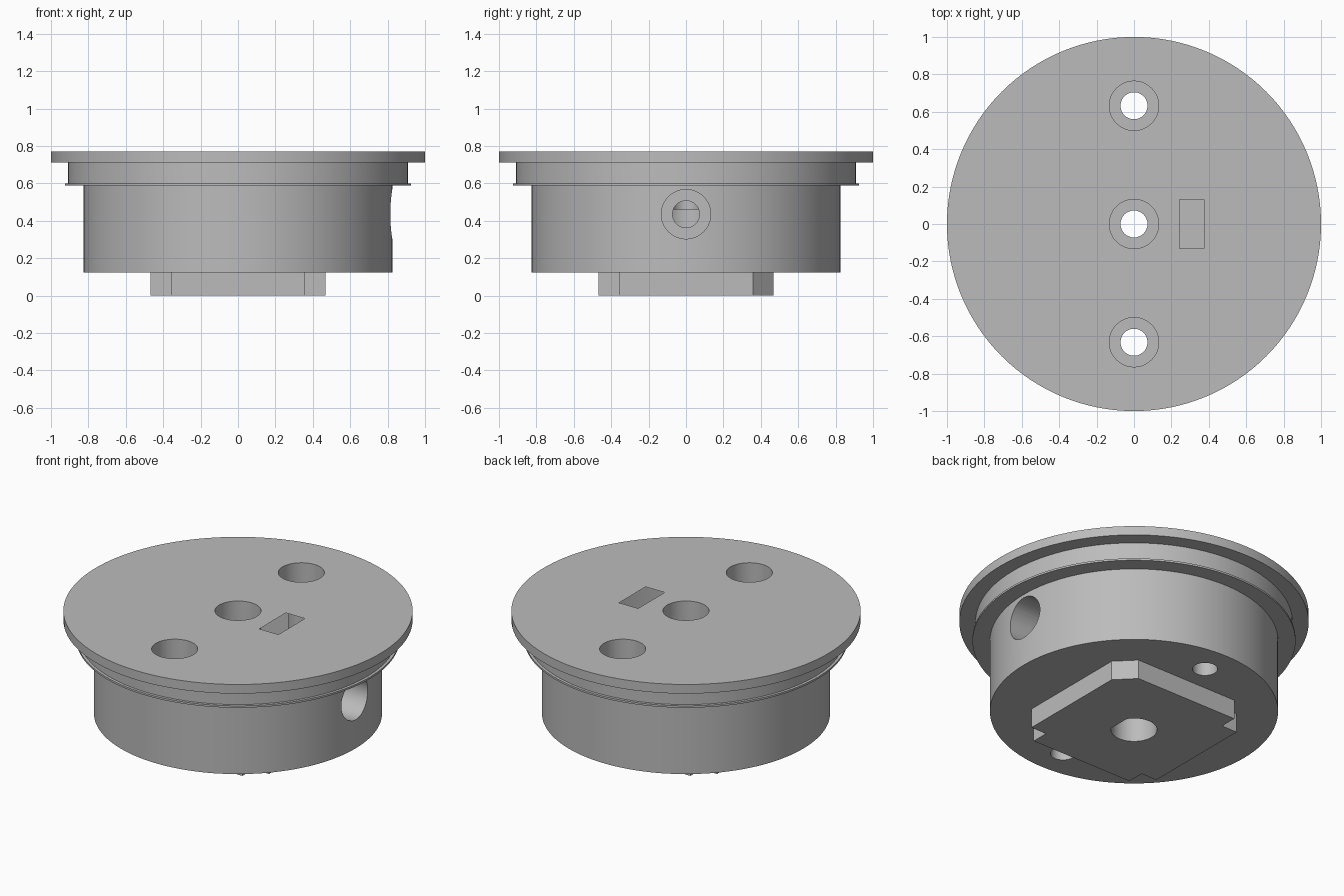
import bpy
import bmesh
import math
from mathutils import Matrix, Vector

if "Cube" in bpy.data.objects:
    bpy.data.objects.remove(bpy.data.objects["Cube"], do_unlink=True)

gray = bpy.data.materials.new("plain_gray")
gray.use_nodes = True
COLOR = (0.5, 0.5, 0.5, 1)
gray.diffuse_color = COLOR
gray.node_tree.nodes["Principled BSDF"].inputs["Base Color"].default_value = COLOR


def add_object(name, bm):
    bmesh.ops.recalc_face_normals(bm, faces=bm.faces)
    mesh = bpy.data.meshes.new(name)
    bm.to_mesh(mesh)
    bm.free()
    mesh.materials.append(gray)
    obj = bpy.data.objects.new(name, mesh)
    bpy.context.collection.objects.link(obj)
    return obj


def lathe(name, profile, segments):
    """Solid turned around z from (radius, height) points."""
    bm = bmesh.new()
    rings = []
    for r, z in profile:
        angles = [math.tau * i / segments for i in range(segments)]
        rings.append([bm.verts.new((r * math.cos(a), r * math.sin(a), z)) for a in angles])
    for low, high in zip(rings, rings[1:]):
        for i in range(segments):
            j = (i + 1) % segments
            bm.faces.new((low[i], low[j], high[j], high[i]))
    bm.faces.new(rings[0])
    bm.faces.new(rings[-1])
    return add_object(name, bm)


def prism(name, outline, start, end, along_x=False):
    """Outline extruded along z, or along x with (y, z) points."""
    bm = bmesh.new()
    place = (lambda a, b, t: (t, a, b)) if along_x else (lambda a, b, t: (a, b, t))
    low = [bm.verts.new(place(a, b, start)) for a, b in outline]
    high = [bm.verts.new(place(a, b, end)) for a, b in outline]
    bm.faces.new(low)
    bm.faces.new(high)
    for i in range(len(outline)):
        j = (i + 1) % len(outline)
        bm.faces.new((low[i], low[j], high[j], high[i]))
    return add_object(name, bm)


def circle(a, b, r, n=48):
    return [(a + r * math.cos(math.tau * i / n), b + r * math.sin(math.tau * i / n))
            for i in range(n)]


def combine(target, tool, operation="DIFFERENCE"):
    mod = target.modifiers.new("shape", "BOOLEAN")
    mod.operation = operation
    mod.solver = "EXACT"
    mod.object = tool
    bpy.context.view_layer.objects.active = target
    bpy.ops.object.modifier_apply(modifier=mod.name)
    bpy.data.objects.remove(tool, do_unlink=True)


TOP = 0.77
SCREW, HEAD = 0.072, 0.132
RADIAL_Z = 0.435

# Round body with flange, groove and thin lip
hub = lathe("hub_body", [(0.825, 0.122), (0.825, 0.588), (0.925, 0.588), (0.925, 0.6),
                         (0.908, 0.6), (0.908, 0.712), (1, 0.712), (1, TOP)], 128)

# Square boss: one corner chamfered, three corners stepped
H, N = 0.467, 0.358
boss = prism("square_boss", [(H, N), (N, H),
                             (-N, H), (-N, N), (-H, N),
                             (-H, -N), (-N, -N), (-N, -H),
                             (N, -H), (N, -N), (H, -N)], 0, 0.3)
combine(hub, boss, "UNION")

# Vertical screw holes with counterbores
for y in (-0.632, 0, 0.632):
    combine(hub, prism("screw_hole", circle(0, y, SCREW), -0.1, 1))
    combine(hub, prism("screw_head_hole", circle(0, y, HEAD), 0.615, 1))

# D-shaped shaft bore from below
FLAT = 0.112
bore = [(min(x, FLAT), y) for x, y in circle(0, 0, HEAD)]
combine(hub, prism("shaft_bore", bore, -0.1, 0.46))

# Sideways clamping screw hole
combine(hub, prism("clamp_hole", circle(0, RADIAL_Z, SCREW), 0, 1, True))
combine(hub, prism("clamp_head_hole", circle(0, RADIAL_Z, HEAD), 0.52, 1, True))

# Nut slot with a hexagonal bottom
half, drop = HEAD / 2, HEAD * math.sin(math.pi / 3)
slot = [(-HEAD, 1), (-HEAD, RADIAL_Z), (-half, RADIAL_Z - drop),
        (half, RADIAL_Z - drop), (HEAD, RADIAL_Z), (HEAD, 1)]
combine(hub, prism("nut_slot", slot, 0.242, 0.375, True))

# Smooth round walls, sharp rims
bpy.ops.object.select_all(action="DESELECT")
hub.select_set(True)
bpy.context.view_layer.objects.active = hub
bpy.ops.object.shade_smooth_by_angle(angle=math.radians(25))
